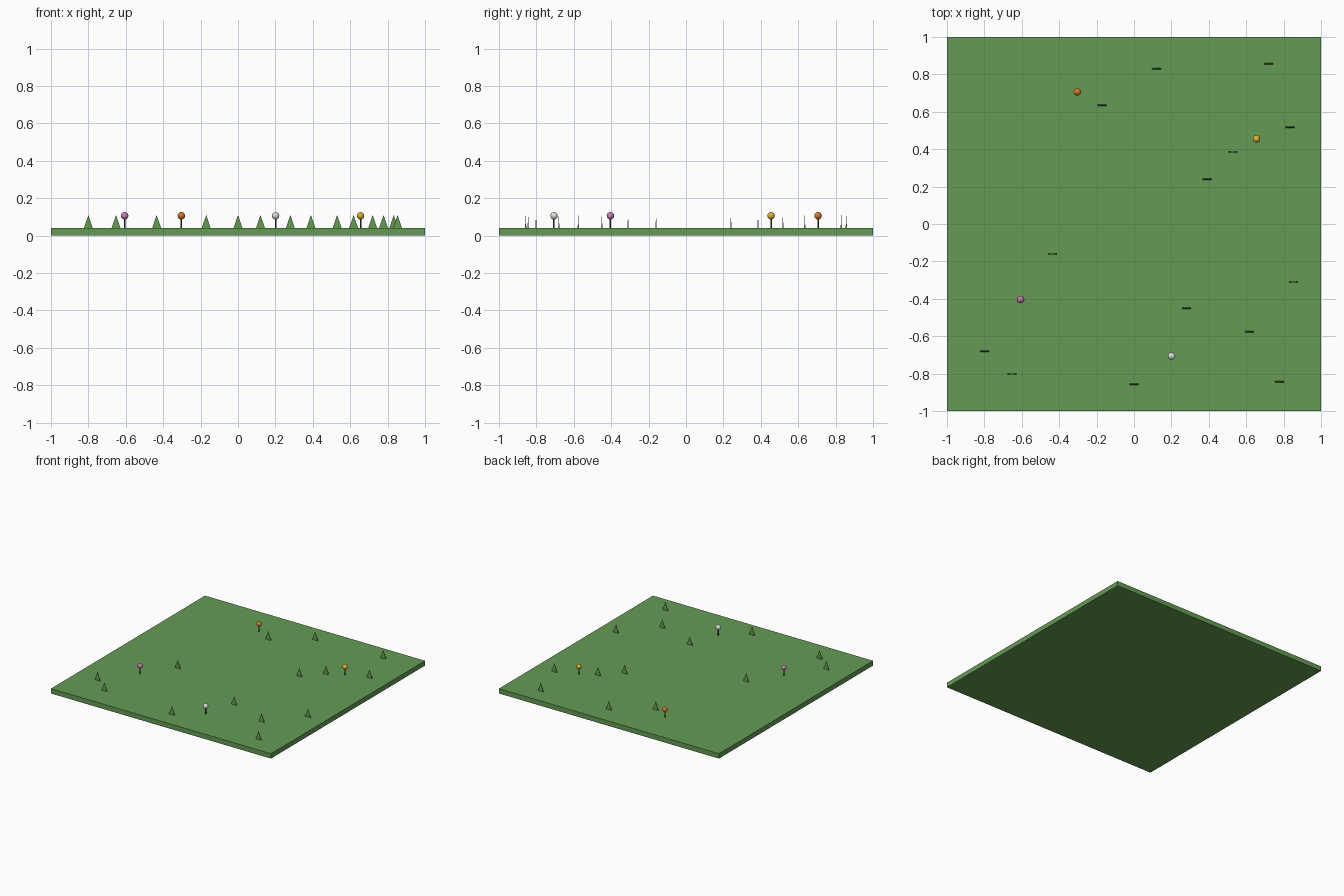
import bpy
import math

if "Cube" in bpy.data.objects:
    bpy.data.objects.remove(bpy.data.objects["Cube"])

GROUND_TOP = 0.04


def material(name, rgb):
    m = bpy.data.materials.new(name)
    m.diffuse_color = (*rgb, 1)
    m.use_nodes = True
    m.node_tree.nodes["Principled BSDF"].inputs["Base Color"].default_value = m.diffuse_color
    return m


def finish(name, mat):
    ob = bpy.context.object
    ob.name = name
    ob.data.materials.append(mat)
    return ob


green = material("lawn_green", (0.13, 0.33, 0.09))
blade_green = material("blade_green", (0.12, 0.32, 0.08))
stem_green = material("stem_green", (0.03, 0.10, 0.02))

# Lawn slab
bpy.ops.mesh.primitive_cube_add(size=1, location=(0, 0, GROUND_TOP / 2))
lawn = finish("lawn", green)
lawn.scale = (2, 2, GROUND_TOP)

# Grass tufts: thin four-sided spikes, broad side facing front
tufts = [(0.12, 0.83), (0.72, 0.857), (-0.17, 0.635), (0.833, 0.518),
         (0.53, 0.385), (0.39, 0.24), (-0.435, -0.16), (0.853, -0.31),
         (0.28, -0.45), (0.618, -0.576), (-0.8, -0.68), (-0.652, -0.802),
         (0, -0.857), (0.778, -0.844)]
for i, (x, y) in enumerate(tufts):
    bpy.ops.mesh.primitive_cone_add(vertices=4, radius1=0.5 * math.sqrt(2), radius2=0,
                                    depth=1, location=(0, 0, 0))
    tuft = finish(f"grass_tuft_{i + 1}", blade_green)
    # square the base to the axes, then flatten it
    for v in tuft.data.vertices:
        a, b = v.co.x, v.co.y
        c = math.sqrt(0.5)
        v.co.x, v.co.y = (a - b) * c, (a + b) * c
    tuft.scale = (0.048, 0.007, 0.07)
    tuft.location = (x, y, GROUND_TOP + 0.035)

# Flowers: stem with a round head
flowers = [("pink", (-0.606, -0.404), (0.58, 0.20, 0.42)),
           ("white", (0.201, -0.706), (0.75, 0.75, 0.70)),
           ("yellow", (0.655, 0.455), (0.75, 0.45, 0.03)),
           ("orange", (-0.303, 0.706), (0.70, 0.18, 0.02))]
for name, (x, y), rgb in flowers:
    bpy.ops.mesh.primitive_cylinder_add(vertices=8, radius=0.004, depth=0.055,
                                        location=(x, y, GROUND_TOP + 0.0275))
    finish(f"{name}_flower_stem", stem_green)
    bpy.ops.mesh.primitive_uv_sphere_add(segments=12, ring_count=8, radius=0.02,
                                         location=(x, y, 0.106))
    finish(f"{name}_flower_head", material(f"{name}_petals", rgb))
    bpy.ops.object.shade_smooth()
